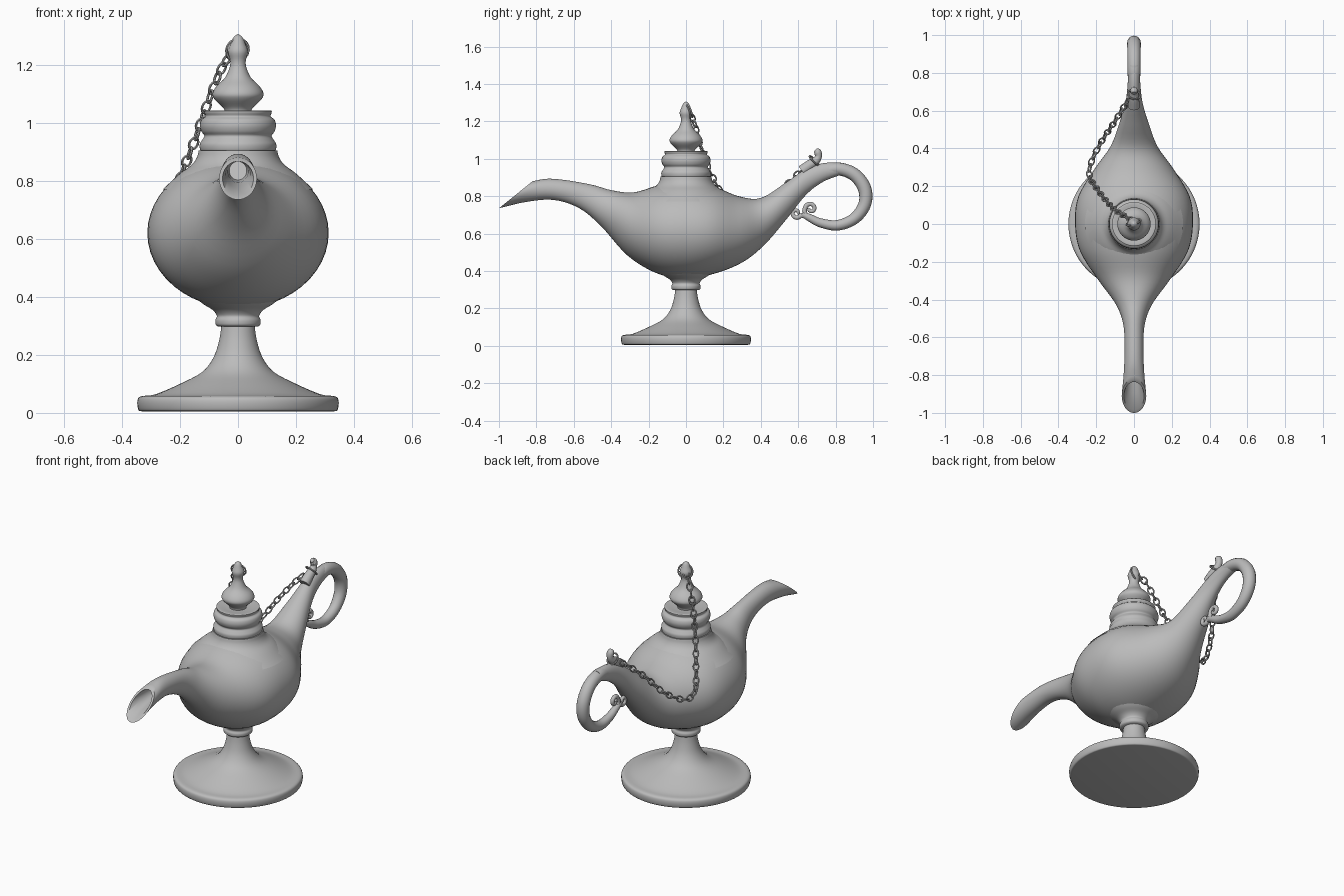
import bpy, bmesh, math
from mathutils import Vector, Matrix

if "Cube" in bpy.data.objects:
    bpy.data.objects.remove(bpy.data.objects["Cube"])

metal = bpy.data.materials.new("grey_metal")
metal.use_nodes = True
GREY = (0.5, 0.5, 0.5, 1)
metal.diffuse_color = GREY
metal.node_tree.nodes["Principled BSDF"].inputs["Base Color"].default_value = GREY


def finish(name, bm):
    bmesh.ops.recalc_face_normals(bm, faces=bm.faces)
    mesh = bpy.data.meshes.new(name)
    bm.to_mesh(mesh)
    bm.free()
    mesh.materials.append(metal)
    obj = bpy.data.objects.new(name, mesh)
    bpy.context.collection.objects.link(obj)
    bpy.ops.object.select_all(action='DESELECT')
    obj.select_set(True)
    bpy.context.view_layer.objects.active = obj
    bpy.ops.object.shade_smooth_by_angle(angle=math.radians(40))
    return obj


def smooth(rows, steps):
    """Catmull-Rom interpolation through rows of numbers."""
    rows = [Vector(r) for r in rows]
    pad = [rows[0] * 2 - rows[1]] + rows + [rows[-1] * 2 - rows[-2]]
    out = []
    for a, b, c, d in zip(pad, pad[1:], pad[2:], pad[3:]):
        for i in range(steps):
            t = i / steps
            out.append(b + (c - a) * (t / 2) + (a * 2 - b * 5 + c * 4 - d) * (t * t / 2)
                       + (b * 3 - a - c * 3 + d) * (t ** 3 / 2))
    return out + [rows[-1]]


def ring(center, u, v, sides):
    angles = [math.tau * i / sides for i in range(sides)]
    return [center + u * math.cos(a) + v * math.sin(a) for a in angles]


def loft(bm, rings, closed=False):
    loops = [[bm.verts.new(p) for p in r] for r in rings]
    pairs = list(zip(loops, loops[1:])) + ([(loops[-1], loops[0])] if closed else [])
    for a, b in pairs:
        for i in range(len(a)):
            j = (i + 1) % len(a)
            bm.faces.new((a[i], a[j], b[j], b[i]))
    if not closed:
        bm.faces.new(loops[0])
        bm.faces.new(loops[-1])


def lathe(name, profile, steps=4, sides=64):
    bm = bmesh.new()
    X, Y = Vector((1, 0, 0)), Vector((0, 1, 0))
    loft(bm, [ring(Vector((0, 0, z)), X * r, Y * r, sides) for r, z in smooth(profile, steps)])
    return finish(name, bm)


def tube(name, rows, steps=6, sides=16):
    """Sweep a round section along rows of (y, z, radius) in the middle plane."""
    pts = smooth(rows, steps)
    rings = []
    for i, p in enumerate(pts):
        d = pts[min(i + 1, len(pts) - 1)] - pts[max(i - 1, 0)]
        n = Vector((0, -d[1], d[0])).normalized()
        rings.append(ring(Vector((0, p[0], p[1])), Vector((p[2], 0, 0)), n * p[2], sides))
    bm = bmesh.new()
    loft(bm, rings)
    return finish(name, bm)


def scroll(name, stem, cy, cz, start, turn, size=0.028):
    """Curled tube: a stem that winds into a spiral."""
    rows = list(stem)
    for i in range(12):
        t = i / 11
        a = start + turn * t
        r = size * (1 - 0.75 * t)
        rows.append((cy + r * math.cos(a), cz + r * math.sin(a), 0.013 - 0.004 * t))
    return tube(name, rows, 3, 10)


def add_link(bm, matrix, radius, wire, stretch):
    rings = []
    for i in range(16):
        a = math.tau * i / 16
        out = Vector((math.cos(a), math.sin(a), 0))
        center = Vector((out.x * radius * stretch, out.y * radius, 0))
        rings.append([matrix @ p for p in ring(center, out * wire, Vector((0, 0, wire)), 6)])
    loft(bm, rings, closed=True)


# Foot, with the narrow collar that carries the bowl
lathe("foot", [(.33, .005), (.343, .01), (.347, .04), (.335, .057), (.285, .064), (.2, .1),
               (.125, .14), (.085, .19), (.065, .25), (.056, .31)])
lathe("foot_collar", [(.07, .298), (.077, .305), (.078, .32), (.073, .335), (.088, .355),
                      (.12, .375), (.15, .40)])

# Bowl and spout: top y, top z, bottom y, bottom z, half width
stations = [
    (-.82, .88, -1, .735, .065), (-.74, .893, -.86, .768, .055), (-.64, .885, -.71, .78, .05),
    (-.5, .86, -.57, .735, .056), (-.4, .832, -.45, .635, .095), (-.28, .82, -.31, .48, .19),
    (-.14, .86, -.15, .385, .285), (0, .88, 0, .36, .312), (.14, .855, .15, .385, .295),
    (.28, .8, .3, .445, .21), (.4, .79, .42, .54, .125), (.53, .87, .54, .68, .077),
    (.64, .945, .64, .805, .046), (.74, .977, .73, .875, .034), (.84, .978, .83, .915, .03)]


def section(s, shrink=1):
    top, low = Vector((0, s[0], s[1])), Vector((0, s[2], s[3]))
    return ring((top + low) / 2, Vector((s[4] * shrink, 0, 0)), (top - low) / 2 * shrink, 48)


rows = smooth(stations, 5)
mouth = [section(rows[i], k) for i, k in ((9, .6), (6, .66), (3, .72), (0, .82))]
bm = bmesh.new()
loft(bm, mouth + [section(r) for r in rows])
finish("bowl_and_spout", bm)

# Shoulder, lid collar and finial
lathe("shoulder", [(.26, .77), (.2, .825), (.16, .855), (.142, .88), (.135, .905)])
lathe("lid_collar", [(.12, .898), (.13, .905), (.132, .925), (.124, .94), (.116, .955), (.126, .97),
                     (.131, .99), (.126, 1.01), (.112, 1.022), (.116, 1.035), (.11, 1.042), (.06, 1.036)])
lathe("finial", [(.045, 1.03), (.05, 1.05), (.08, 1.08), (.088, 1.1), (.075, 1.125), (.045, 1.155),
                 (.029, 1.19), (.027, 1.215), (.034, 1.245), (.026, 1.27), (.015, 1.295), (.002, 1.305)],
      sides=40)

# Handle loop with its thumb hook and two scrolls
tube("handle", [(.72, .925, .03), (.81, .946, .034), (.9, .915, .035), (.955, .84, .036),
                (.955, .755, .034), (.9, .68, .031), (.81, .644, .028), (.72, .657, .024),
                (.66, .685, .02), (.62, .705, .014)])
tube("thumb_hook", [(.62, .935, .03), (.66, .965, .027), (.69, .985, .023), (.708, 1.01, .018),
                    (.704, 1.035, .02), (.692, 1.047, .012)])
scroll("outer_scroll", [(.66, .685, .016), (.63, .695, .014)], .59, .71, -.5, -6.5)
scroll("inner_scroll", [(.66, .68, .014), (.635, .71, .013)], .667, .733, 3, -6.5, .03)

# Chain from the finial to the thumb hook
path = smooth([(-.02, .025, 1.24), (-.055, .045, 1.19), (-.1, .075, 1.08), (-.145, .12, .95),
               (-.195, .185, .82), (-.235, .25, .7), (-.225, .33, .675), (-.17, .44, .74),
               (-.11, .53, .85), (-.06, .61, .93), (-.025, .67, .98)], 24)
bm = bmesh.new()
travelled, count, pitch = 0, 0, 0.036
for a, b in zip(path, path[1:]):
    travelled += (b - a).length
    if travelled >= count * pitch:
        turn = Matrix.Rotation(math.radians(90 * (count % 2) + 25), 4, 'X')
        aim = (b - a).to_track_quat('X', 'Z').to_matrix().to_4x4()
        add_link(bm, Matrix.Translation(a) @ aim @ turn, .015, .0045, 1.5)
        count += 1
finish("chain", bm)

# Rings that hold the chain ends
for name, spot, axis, size in (("finial_ring", (-.002, .008, 1.25), (-.3, .9, .25), .04),
                               ("hook_ring", (0, .685, .99), (.2, .7, .7), .034)):
    bm = bmesh.new()
    aim = Vector(axis).to_track_quat('Z', 'Y').to_matrix().to_4x4()
    add_link(bm, Matrix.Translation(spot) @ aim, size, .005, 1)
    finish(name, bm)
